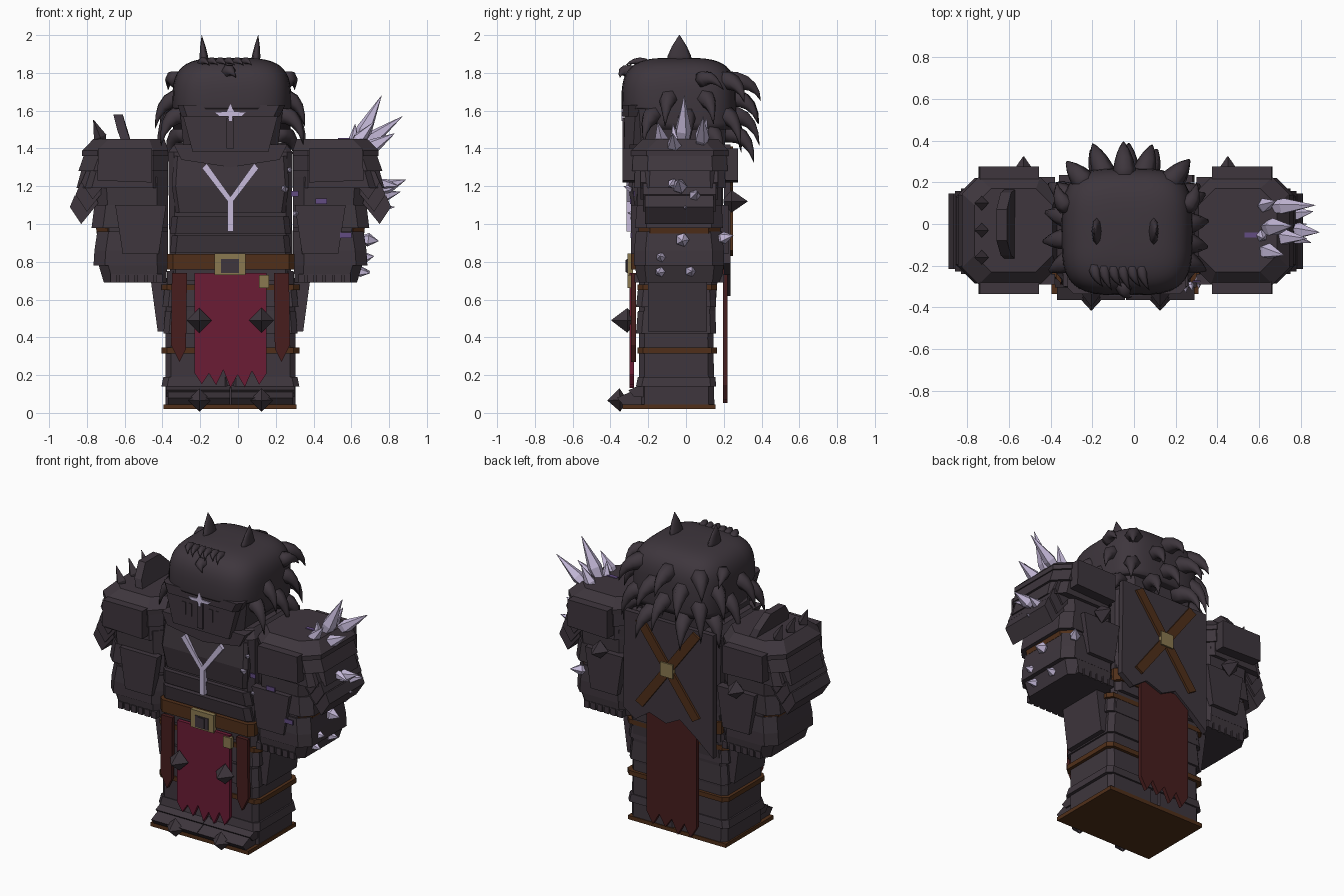
import bpy, bmesh, math, random
from mathutils import Vector as V
random.seed(4)
C = -0.04  # body centre line


def mat(name, r, g, b):
    m = bpy.data.materials.new(name)
    m.diffuse_color = [((c / 255 + 0.055) / 1.055) ** 2.4 for c in (r, g, b)] + [1]
    return m


IRON = mat("dark iron", 62, 54, 61)
LILAC = mat("pale lilac crystal", 199, 187, 219)
PURPLE = mat("purple glow", 98, 76, 130)
CRIMSON = mat("crimson cloth", 107, 28, 53)
RED = mat("dark red cloth", 71, 29, 29)
BROWN = mat("brown leather", 80, 47, 25)
GOLD = mat("old brass", 138, 121, 80)


def finish(name, bm, m, smooth=False):
    bmesh.ops.recalc_face_normals(bm, faces=bm.faces)
    me = bpy.data.meshes.new(name)
    bm.to_mesh(me)
    bm.free()
    me.materials.append(m)
    for p in me.polygons:
        p.use_smooth = smooth
    ob = bpy.data.objects.new(name, me)
    bpy.context.collection.objects.link(ob)
    return ob


def loft(bm, rings):
    rows = [[bm.verts.new(p) for p in r] for r in rings]
    n = len(rows[0])
    for a, b in zip(rows, rows[1:]):
        for i in range(n):
            bm.faces.new((a[i], a[(i + 1) % n], b[(i + 1) % n], b[i]))
    bm.faces.new(rows[0])
    bm.faces.new(rows[-1])


def prism(name, m, axis, poly, a, b):
    """Extrude a 2D outline along an axis."""
    def put(p, t):
        return {'x': (t, *p), 'y': (p[0], t, p[1]), 'z': (*p, t)}[axis]
    bm = bmesh.new()
    loft(bm, [[put(p, t) for p in poly] for t in (a, b)])
    return finish(name, bm, m)


def box(name, m, x0, x1, y0, y1, z0, z1):
    return prism(name, m, 'z', [(x0, y0), (x1, y0), (x1, y1), (x0, y1)], z0, z1)


def shell(name, m, rings, c=0.04):
    """Stacked chamfered rectangles (z, x0, x1, y0, y1)."""
    bm = bmesh.new()
    out = []
    for z, x0, x1, y0, y1 in rings:
        x0, x1 = sorted((x0, x1))
        out.append([(x0 + c, y0, z), (x1 - c, y0, z), (x1, y0 + c, z), (x1, y1 - c, z),
                    (x1 - c, y1, z), (x0 + c, y1, z), (x0, y1 - c, z), (x0, y0 + c, z)])
    loft(bm, out)
    return finish(name, bm, m)


def spike(bm, pts, radii, n=6):
    rings = []
    for i, p in enumerate(pts):
        d = V(pts[min(i + 1, len(pts) - 1)]) - V(pts[max(i - 1, 0)])
        q = d.to_track_quat('Z', 'Y')
        rings.append([V(p) + q @ V((radii[i] * math.cos(k * math.tau / n),
                                    radii[i] * math.sin(k * math.tau / n), 0)) for k in range(n)])
    loft(bm, rings)


def tuft(bm, a, b, c, r):
    a, b, c = V(a), V(b), V(c)
    ts = [0, 0.2, 0.4, 0.6, 0.8, 1]
    spike(bm, [a * (1 - t) ** 2 + 2 * t * (1 - t) * b + c * t * t for t in ts],
          [r * f for f in (1, 0.98, 0.8, 0.55, 0.28, 0.02)])


def diamond(name, base, tip, r):
    bm = bmesh.new()
    a, b = V(base), V(tip)
    spike(bm, [a - (b - a) * 0.5, a, b], [0.01, r, 0.002], 4)
    return finish(name, bm, IRON)


def ragged(x0, x1, top, low, n):
    pts = [(x1, top), (x0, top)]
    for i in range(2 * n + 1):
        pts.append((x0 + (x1 - x0) * i / (2 * n), low + (0 if i % 2 else 0.07) + random.uniform(0, 0.03)))
    return pts


# --- head: smooth cap, visor, horns
bm = bmesh.new()
bmesh.ops.create_uvsphere(bm, u_segments=40, v_segments=24, radius=1)
P = 0.56
f = lambda t: math.copysign(abs(t) ** P, t)
for v in bm.verts:
    r = math.hypot(v.co.x, v.co.y)
    x, y = (f(v.co.x / r) * f(r), f(v.co.y / r) * f(r)) if r > 1e-5 else (0, 0)
    z = 1.62 + 0.26 * f(v.co.z)
    v.co = (-0.033 + 0.315 * x, -0.037 + 0.305 * y, max(z, 1.61 if y < -0.4 else 1.5))
finish("head_cap", bm, IRON, True)
shell("helmet", IRON, [(1.33, -0.28, 0.2, -0.28, 0.2), (1.62, -0.31, 0.24, -0.3, 0.22)], 0.05)
shell("helmet_brow", IRON, [(1.57, -0.30, 0.22, -0.335, 0.1), (1.63, -0.32, 0.25, -0.335, 0.1)], 0.03)
prism("visor", IRON, 'y', [(-0.24, 1.38), (0.16, 1.38), (0.21, 1.57), (-0.29, 1.57)], -0.325, -0.25)
box("visor_ridge", IRON, -0.06, -0.02, -0.335, -0.3, 1.4, 1.56)
for dx in (-0.12, -0.075, 0.075, 0.12):
    box("visor_slit", IRON, C + dx - 0.012, C + dx + 0.012, -0.329, -0.32, 1.46, 1.54)
prism("brow_emblem", LILAC, 'y', [(-0.12, 1.59), (-0.06, 1.593), (-0.04, 1.635), (-0.02, 1.593), (0.04, 1.59),
      (0.02, 1.573), (-0.028, 1.573), (-0.033, 1.545), (-0.047, 1.545), (-0.052, 1.573), (-0.1, 1.573)], -0.342, -0.33)
for x in (-0.18, 0.095):
    bm = bmesh.new()
    spike(bm, [(0, 0, 1.84), (0, 0, 1.89), (0, 0, 1.94), (0, 0, 2.0)], [0.07, 0.062, 0.04, 0.002], 8)
    for v in bm.verts:
        v.co.x = v.co.x * 0.36 + x + (v.co.z - 1.88) * (0.1 if x > 0 else -0.1)
        v.co.y -= 0.035
    finish("horn", bm, IRON, True)

# --- mane of drooping tufts, in tiers (z, angles from the back, outward, drop)
bm = bmesh.new()
for z, angles, out, drop in ((1.74, (0, -38, 38), 0.15, 0.09),
                             (1.65, (-19, 19, -62, 62, -98, 98), 0.14, 0.13),
                             (1.56, (0, -40, 40, -80, 80, -118, 118), 0.13, 0.16),
                             (1.46, (-20, 20, -60, 60), 0.11, 0.14)):
    for a in angles:
        t = math.radians(a + random.uniform(-4, 4))
        s, c = math.sin(t), math.cos(t)
        r = 0.3 / (abs(s) ** 3.4 + abs(c) ** 3.4) ** (1 / 3.4)
        o = out * random.uniform(0.85, 1.05) * (0.75 if abs(a) > 50 or abs(a) in (38, 40) else 1)
        d = drop * random.uniform(0.85, 1.15)
        at = lambda q, h: (-0.035 + s * q, -0.035 + c * q, h)
        tuft(bm, at(r - 0.06, z + 0.02), at(r + o * 0.75, z + 0.03), at(r + o, z - d), 0.055)
finish("mane", bm, IRON, True)
bm = bmesh.new()
for i in range(6):  # forelock on the cap
    x = -0.19 + i * 0.045
    tuft(bm, (x, -0.2, 1.84), (x, -0.26, 1.885), (x + 0.04, -0.3 - 0.02 * (i % 2), 1.84), 0.028)
tuft(bm, (-0.05, -0.28, 1.8), (-0.05, -0.35, 1.83), (-0.01, -0.35, 1.775), 0.04)
for x, e in ((0.25, 0.3), (-0.32, -0.37)):
    tuft(bm, (x, 0.08, 1.76), (e, 0.13, 1.8), (e, 0.2, 1.71), 0.045)
finish("forelock", bm, IRON, True)

# --- torso armour
shell("torso", IRON, [(0.7, -0.36, 0.28, -0.26, 0.19), (1.38, -0.37, 0.29, -0.27, 0.2), (1.43, -0.33, 0.25, -0.23, 0.17)], 0.03)
shell("chest_plate", IRON, [(1.06, -0.33, 0.25, -0.285, 0), (1.2, -0.35, 0.27, -0.305, 0), (1.36, -0.34, 0.26, -0.285, 0)], 0.02)
for z in (0.85, 0.95):
    shell("belly_band", IRON, [(z, -0.36, 0.28, -0.28, 0.2), (z + 0.09, -0.35, 0.27, -0.295, 0.2)], 0.03)
prism("collar", IRON, 'y', [(-0.34, 1.42), (-0.3, 1.34), (C, 1.3), (0.22, 1.34), (0.26, 1.42)], -0.3, -0.2)
prism("chest_emblem", LILAC, 'y', [(-0.055, 0.96), (-0.025, 0.96), (-0.025, 1.12), (0.11, 1.295), (0.085, 1.32),
      (C, 1.145), (-0.165, 1.32), (-0.19, 1.295), (-0.055, 1.12)], -0.315, -0.28)
shell("belt", BROWN, [(0.76, -0.375, 0.3, -0.29, 0.2), (0.84, -0.375, 0.3, -0.29, 0.2)], 0.03)
box("buckle", GOLD, -0.125, 0.04, -0.31, -0.28, 0.73, 0.845)
box("buckle_hole", IRON, -0.09, 0.005, -0.315, -0.3, 0.74, 0.815)
box("buckle_prong", IRON, -0.065, -0.02, -0.32, -0.3, 0.745, 0.81)
box("brass_tag", GOLD, 0.11, 0.165, -0.31, -0.28, 0.66, 0.73)

# --- cloth panels and back cape
prism("front_tabard", CRIMSON, 'y', ragged(-0.23, 0.15, 0.74, 0.13, 5), -0.3, -0.275)
prism("back_tabard", RED, 'y', ragged(-0.23, 0.13, 0.8, 0.05, 4), 0.195, 0.22)
for s in (-1, 1):
    prism("hip_strap", RED, 'y', [(C + s * u, z) for u, z in
          ((0.23, 0.74), (0.31, 0.74), (0.315, 0.36), (0.27, 0.27), (0.235, 0.34))], -0.29, -0.265)
prism("back_cape", IRON, 'y', [(-0.36, 1.42), (0.28, 1.42), (0.29, 0.79), (0.2, 0.73), (0.1, 0.8), (-0.02, 0.76),
      (-0.12, 0.81), (-0.24, 0.72), (-0.36, 0.62)], 0.2, 0.235)
for s in (-1, 1):
    prism("back_cross_strap", BROWN, 'y', [(C + s * x, z) for x, z in
          ((-0.23, 0.86), (-0.18, 0.83), (0.23, 1.38), (0.18, 1.41))], 0.225, 0.25)
box("cross_stud", GOLD, C - 0.045, C + 0.045, 0.23, 0.26, 1.075, 1.165)

# --- legs
box("sole", BROWN, -0.395, 0.31, -0.335, 0.155, 0.02, 0.045)
box("leg_core", IRON, -0.1, 0.02, -0.25, 0.14, 0.04, 0.72)
for s in (-1, 1):
    X = lambda u: C + s * u
    shell("leg", IRON, [(0.04, X(0.005), X(0.345), -0.25, 0.15), (0.4, X(0.005), X(0.345), -0.25, 0.145),
                        (0.75, X(0.005), X(0.335), -0.25, 0.17)], 0.03)
    for z, h, w in ((0.14, 0.05, 0.365), (0.42, 0.12, 0.355), (0.56, 0.09, 0.36)):
        shell("leg_band", IRON, [(z, X(0), X(w), -0.265, 0.16), (z + h, X(0), X(w - 0.01), -0.255, 0.155)], 0.03)
    for z in (0.315, 0.65):
        shell("leg_strap", BROWN, [(z, X(0), X(0.365), -0.258, 0.165), (z + 0.03, X(0), X(0.365), -0.258, 0.165)], 0.03)
    for k in range(2):  # overlapping foot plates
        y, z = -0.365 + 0.06 * k, 0.045 + 0.04 * k
        prism("toe_guard", IRON, 'x', [(y + 0.03, z), (-0.2, z), (-0.2, z + 0.075), (y + 0.08, z + 0.07), (y, z + 0.035)],
              X(0.002), X(0.33 + 0.01 * k))
    prism("hip_flare", IRON, 'y', [(X(u), z) for u, z in ((0.32, 0.72), (0.42, 0.69), (0.385, 0.43), (0.32, 0.43))], -0.2, 0.11)
    diamond("knee_spike", (X(0.165), -0.31, 0.49), (X(0.165), -0.395, 0.49), 0.066)
    diamond("toe_spike", (X(0.165), -0.35, 0.068), (X(0.165), -0.415, 0.066), 0.062)

# --- arms, mirrored about the body centre
for s in (-1, 1):
    X = lambda u: C + s * u
    shell("upper_arm", IRON, [(0.78, X(0.33), X(0.69), -0.25, 0.18), (1.25, X(0.33), X(0.72), -0.26, 0.19)], 0.06)
    shell("forearm_guard", IRON, [(0.78, X(0.33), X(0.725), -0.275, 0.2), (0.86, X(0.33), X(0.72), -0.275, 0.2),
                                  (0.96, X(0.33), X(0.705), -0.265, 0.19)], 0.06)
    shell("cuff", IRON, [(0.69, X(0.34), X(0.67), -0.26, 0.19), (0.79, X(0.335), X(0.7), -0.27, 0.2)], 0.05)
    for i in range(6):
        box("cuff_tooth", IRON, *sorted((X(0.36 + i * 0.048), X(0.395 + i * 0.048))), -0.272, 0.2, 0.69, 0.735)
    shell("elbow_strap", BROWN, [(0.95, X(0.4), X(0.708), -0.25, 0.18), (0.985, X(0.4), X(0.712), -0.25, 0.18)], 0.06)
    shell("arm_band", IRON, [(0.98, X(0.33), X(0.735), -0.27, 0.195), (1.1, X(0.33), X(0.72), -0.26, 0.19)], 0.06)
    shell("shoulder_lower", IRON, [(1.19, X(0.33), X(0.815), -0.275, 0.21), (1.3, X(0.33), X(0.785), -0.27, 0.205)], 0.08)
    shell("shoulder_middle", IRON, [(1.28, X(0.33), X(0.805), -0.285, 0.22), (1.38, X(0.33), X(0.77), -0.28, 0.215)], 0.08)
    shell("shoulder_top", IRON, [(1.36, X(0.33), X(0.785), -0.29, 0.225), (1.39, X(0.33), X(0.785), -0.29, 0.225),
                                 (1.45, X(0.35), X(0.725), -0.23, 0.17)], 0.08)
    for i in range(3):  # overlapping side lames
        u, z = 0.765 + 0.03 * i, 1.26 - 0.065 * i
        prism("shoulder_lame", IRON, 'y', [(X(a), b) for a, b in ((u - 0.1, z + 0.05), (u, z + 0.02), (u + 0.025, z - 0.04),
              (u - 0.035, z - 0.13), (u - 0.125, z - 0.02))], -0.24 + 0.012 * i, 0.17 - 0.012 * i)
    for n, y0, y1 in (("front", -0.335, -0.27), ("back", 0.2, 0.275)):
        prism("shoulder_plate_" + n, IRON, 'y', [(X(u), z) for u, z in
              ((0.415, 1.4), (0.7, 1.4), (0.705, 1.23), (0.415, 1.22))], y0, y1)
        y0, y1 = (-0.29, -0.24) if n == "front" else (0.17, 0.225)
        prism("arm_plate_" + n, IRON, 'y', [(X(u), z) for u, z in
              ((0.34, 1.1), (0.61, 1.1), (0.57, 0.84), (0.38, 0.84))], y0, y1)
    diamond("arm_spike", (X(0.49), 0.24, 1.12), (X(0.49), 0.325, 1.12), 0.06)

# --- shoulder fin and studs on the far side
bm = bmesh.new()
loft(bm, [[(x - 0.045 + dx, y, z) for y, z, x in ((-0.18, 1.4, -0.56), (0.18, 1.4, -0.56), (0.15, 1.5, -0.595),
          (0.07, 1.58, -0.615), (-0.08, 1.58, -0.615), (-0.15, 1.5, -0.595))] for dx in (0, 0.05)])
finish("shoulder_fin", bm, IRON)
for y in (-0.16, -0.03, 0.1):
    diamond("shoulder_stud", (-0.73, y, 1.46), (-0.765, y, 1.55), 0.035)

# --- crystals growing on the other arm: (base, tip, radius)
bm = bmesh.new()
for b, t, r in (((0.62, -0.02, 1.4), (0.76, -0.01, 1.68), 0.045), ((0.64, 0.08, 1.4), (0.87, 0.09, 1.57), 0.04),
                ((0.6, -0.12, 1.4), (0.72, -0.15, 1.54), 0.04), ((0.6, 0.08, 1.4), (0.68, 0.11, 1.56), 0.035),
                ((0.66, -0.06, 1.38), (0.83, -0.07, 1.48), 0.04), ((0.61, -0.05, 1.4), (0.62, -0.07, 1.53), 0.03),
                ((0.74, -0.03, 1.18), (0.89, -0.04, 1.235), 0.04), ((0.74, 0.04, 1.14), (0.86, 0.06, 1.17), 0.032),
                ((0.74, -0.06, 1.22), (0.85, -0.09, 1.2), 0.028), ((0.7, -0.02, 1.08), (0.83, 0.0, 1.09), 0.028),
                ((0.66, -0.02, 0.92), (0.745, -0.02, 0.91), 0.038), ((0.6, 0.17, 0.92), (0.66, 0.25, 0.94), 0.034),
                ((0.65, -0.13, 0.82), (0.72, -0.14, 0.83), 0.03), ((0.62, -0.13, 0.75), (0.7, -0.15, 0.74), 0.028),
                ((0.62, 0.02, 0.75), (0.7, 0.03, 0.75), 0.03), ((0.24, -0.27, 1.18), (0.25, -0.33, 1.2), 0.022),
                ((0.31, -0.25, 1.05), (0.31, -0.31, 1.06), 0.022), ((0.27, -0.28, 1.28), (0.28, -0.32, 1.3), 0.015)):
    b, t = V(b), V(t)
    spike(bm, [b, b.lerp(t, 0.35), t], [r * 0.6, r, 0.001], 5)
finish("crystals", bm, LILAC)
for x, y, z, w in ((0.44, -0.292, 1.12, 0.03), (0.57, -0.29, 0.94, 0.03), (0.3, -0.274, 1.16, 0.02), (0.5, 0.19, 0.99, 0.03)):
    box("glow_patch", PURPLE, x - w, x + w, y - 0.004, y + 0.004, z - 0.014, z + 0.014)
box("glow_patch_top", PURPLE, 0.53, 0.6, -0.065, -0.04, 1.446, 1.454)
